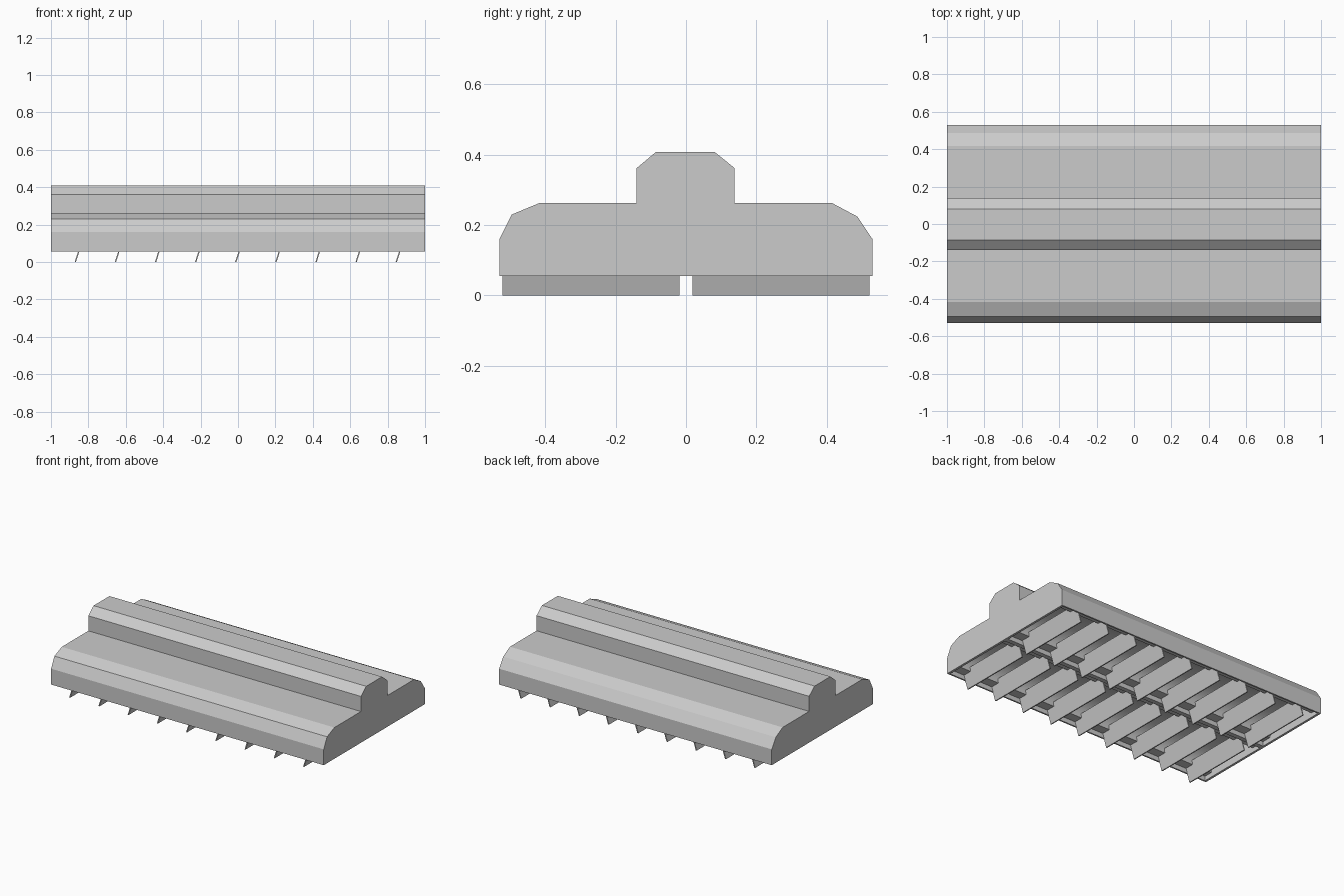
import bpy, bmesh, math

if "Cube" in bpy.data.objects:
    bpy.data.objects.remove(bpy.data.objects["Cube"])


def finish(name, bm):
    mesh = bpy.data.meshes.new(name)
    bm.to_mesh(mesh)
    bm.free()
    obj = bpy.data.objects.new(name, mesh)
    bpy.context.collection.objects.link(obj)
    return obj


def prism(name, profile, length):
    """Extrude a (y, z) profile along x, centred on x = 0."""
    bm = bmesh.new()
    face = bm.faces.new([bm.verts.new((-length / 2, y, z)) for y, z in profile])
    ext = bmesh.ops.extrude_face_region(bm, geom=[face])["geom"]
    bmesh.ops.translate(bm, vec=(length, 0, 0),
                        verts=[v for v in ext if isinstance(v, bmesh.types.BMVert)])
    bmesh.ops.recalc_face_normals(bm, faces=bm.faces)
    return finish(name, bm)


# Housing with rounded shoulders and a raised spine
right = [(0.53, 0.055), (0.53, 0.16), (0.487, 0.224), (0.416, 0.262),
         (0.138, 0.262), (0.138, 0.362), (0.081, 0.408)]
left = [(-0.085, 0.408), (-0.14, 0.362), (-0.14, 0.262),
        (-0.418, 0.262), (-0.495, 0.23), (-0.53, 0.16), (-0.53, 0.055)]
housing = prism("housing", right + left, 2.0)

# Two open bays underneath: shallow ledges around a curved reflector trough
arc = [(0.27 + 0.19 * math.cos(a), 0.085 + 0.115 * math.sin(a))
       for a in (math.pi * i / 16 for i in range(17))]
for side in (-1, 1):
    outline = [(0.015, 0.0), (0.52, 0.0), (0.52, 0.085)] + arc + [(0.015, 0.085)]
    bay = prism("bay_cutter", [(side * y, z) for y, z in outline], 1.97)
    bay.hide_render = True
    mod = housing.modifiers.new("bay", 'BOOLEAN')
    mod.operation = 'DIFFERENCE'
    mod.solver = 'EXACT'
    mod.object = bay

# Apply the cuts, then smooth only the curved troughs
bpy.context.view_layer.objects.active = housing
bpy.ops.object.select_all(action='DESELECT')
housing.select_set(True)
for mod in list(housing.modifiers):
    bpy.ops.object.modifier_apply(modifier=mod.name)
for obj in [o for o in bpy.data.objects if o.name.startswith("bay_cutter")]:
    bpy.data.objects.remove(obj)
bpy.ops.object.shade_smooth_by_angle(angle=math.radians(20))

# Slanted louvre plates, one row per bay
lean, height, thick = 0.32, 0.11, 0.007
for side in (-1, 1):
    bm = bmesh.new()
    for i in range(9):
        plate = bmesh.ops.create_cube(bm, size=1)["verts"]
        bmesh.ops.scale(bm, vec=(thick, 0.504, height), verts=plate)
        for v in plate:
            v.co.x += v.co.z * lean
        bmesh.ops.translate(bm, vec=(0.006 + (i - 4) * 0.2145, side * 0.27, height / 2), verts=plate)
    finish("louvres", bm)
